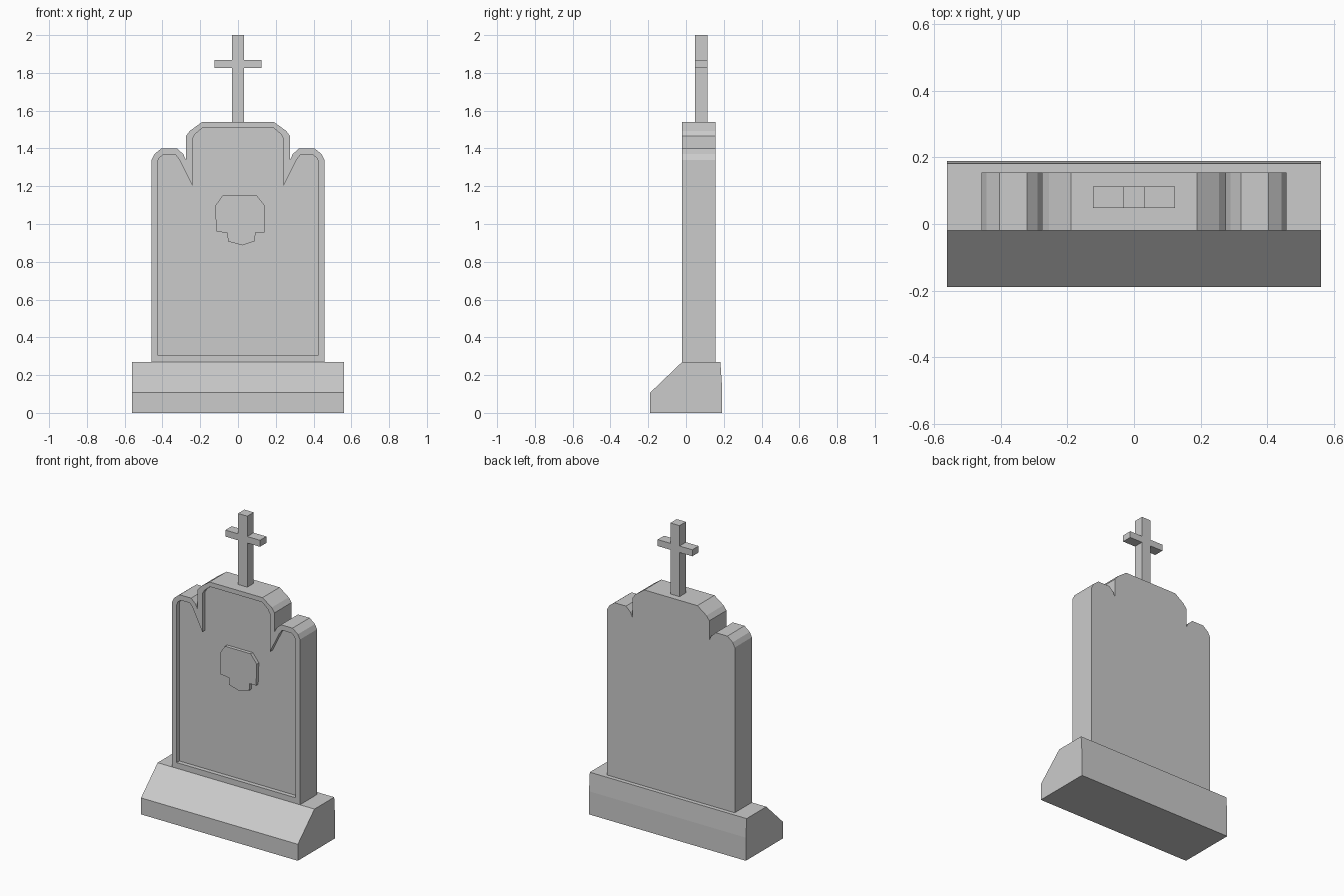
import bpy, bmesh

if "Cube" in bpy.data.objects:
    bpy.data.objects.remove(bpy.data.objects["Cube"])


def finish(name, bm):
    bmesh.ops.recalc_face_normals(bm, faces=bm.faces)
    mesh = bpy.data.meshes.new(name)
    bm.to_mesh(mesh)
    bm.free()
    obj = bpy.data.objects.new(name, mesh)
    bpy.context.collection.objects.link(obj)
    return obj


def ring(bm, points, y):
    return [bm.verts.new((x, y, z)) for x, z in points]


def bridge(bm, a, b):
    n = len(a)
    for i in range(n):
        j = (i + 1) % n
        bm.faces.new((a[i], a[j], b[j], b[i]))


def prism(name, points, y0, y1):
    """Extrude an x-z outline along y."""
    bm = bmesh.new()
    a, b = ring(bm, points, y0), ring(bm, points, y1)
    bridge(bm, a, b)
    bm.faces.new(a)
    bm.faces.new(b)
    return finish(name, bm)


def mirrored(half):
    return half + [(-x, z) for x, z in reversed(half)]


# Plinth: y-z profile with a sloped front, extruded along x
profile = [(-0.19, 0), (0.19, 0), (0.19, 0.15), (0.182, 0.27), (-0.02, 0.27), (-0.19, 0.107)]
bm = bmesh.new()
left, right = [[bm.verts.new((x, y, z)) for y, z in profile] for x in (-0.562, 0.562)]
bridge(bm, left, right)
bm.faces.new(left)
bm.faces.new(right)
finish("plinth", bm)

# Headstone slab: shouldered outline with a rim around a recessed front panel
FRONT, BACK, PANEL = -0.02, 0.155, 0.008
outer = mirrored([(-0.458, 0.27), (-0.458, 1.34), (-0.443, 1.37), (-0.405, 1.40), (-0.322, 1.40),
                  (-0.29, 1.37), (-0.276, 1.34), (-0.276, 1.465), (-0.255, 1.493), (-0.19, 1.54)])
inner = mirrored([(-0.426, 0.307), (-0.426, 1.33), (-0.417, 1.35), (-0.397, 1.366), (-0.33, 1.366),
                  (-0.31, 1.34), (-0.242, 1.203), (-0.242, 1.45), (-0.228, 1.475), (-0.187, 1.51)])
bm = bmesh.new()
loops = [ring(bm, outer, BACK), ring(bm, outer, FRONT), ring(bm, inner, FRONT), ring(bm, inner, PANEL)]
for a, b in zip(loops, loops[1:]):
    bridge(bm, a, b)
bm.faces.new(loops[0])
bm.faces.new(loops[-1])
finish("headstone_slab", bm)

# Raised emblem on the panel
emblem = [(-0.083, 1.15), (0.1, 1.15), (0.144, 1.095), (0.139, 0.955), (0.092, 0.955), (0.09, 0.91),
          (0.023, 0.887), (-0.053, 0.908), (-0.056, 0.953), (-0.115, 0.96), (-0.121, 1.095)]
prism("emblem", emblem, -0.014, PANEL + 0.004)

# Cross on top
w, arm, lo, hi = 0.033, 0.124, 1.826, 1.868
prism("cross", mirrored([(-w, 1.54), (-w, lo), (-arm, lo), (-arm, hi), (-w, hi), (-w, 2.0)]), 0.048, 0.113)
